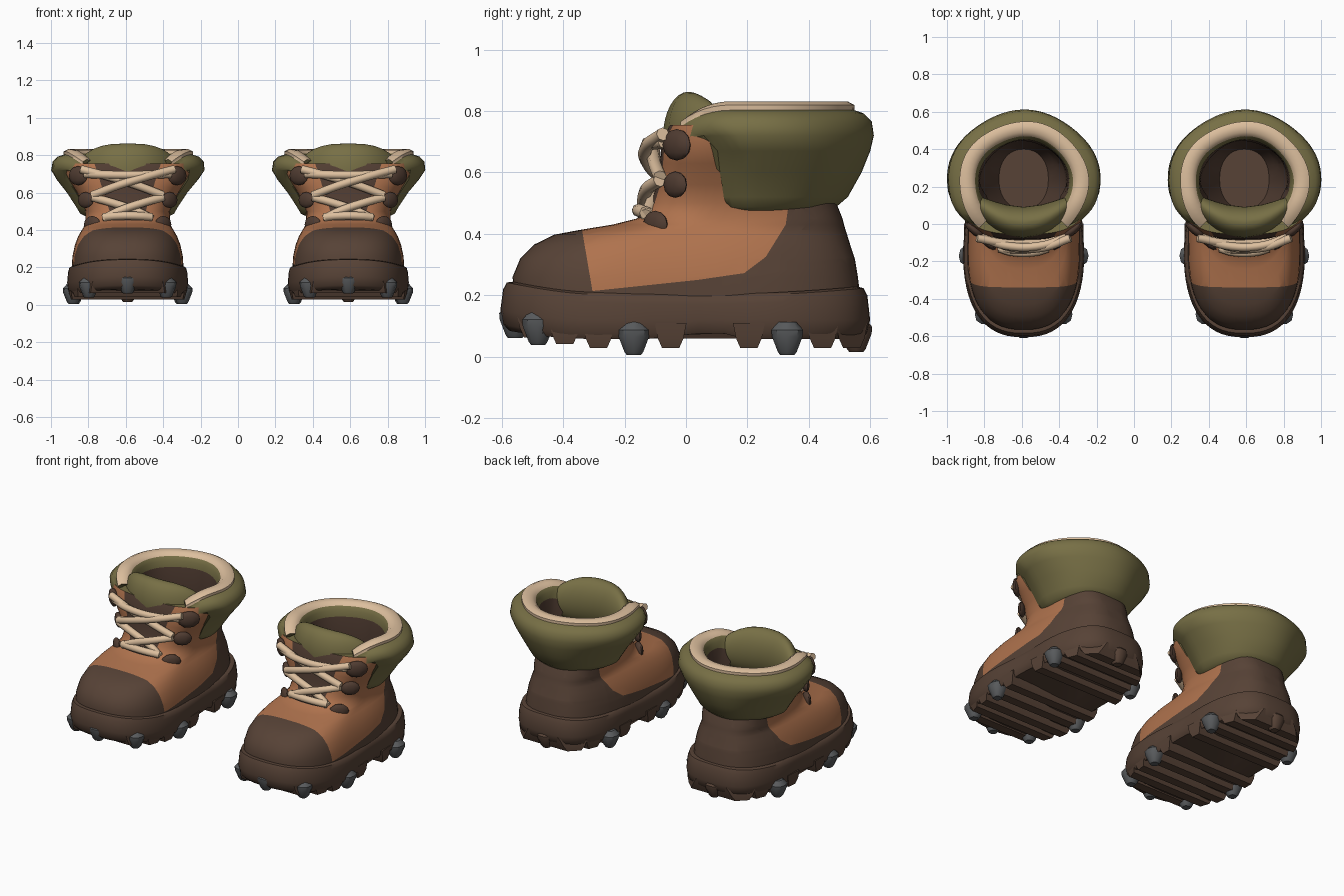
import bpy, bmesh, math
from mathutils import Vector, Matrix

if "Cube" in bpy.data.objects:
    bpy.data.objects.remove(bpy.data.objects["Cube"])

COLOURS = {"brown_leather": (.095, .055, .037), "orange_leather": (.43, .17, .075),
           "olive_padding": (.185, .16, .06), "cream_trim": (.72, .52, .34),
           "dark_brown": (.08, .045, .031), "grey_metal": (.10, .105, .11)}
MATS = []
for name, c in COLOURS.items():
    m = bpy.data.materials.new(name)
    m.diffuse_color = (*c, 1)
    m.use_nodes = True
    m.node_tree.nodes["Principled BSDF"].inputs["Base Color"].default_value = m.diffuse_color
    MATS.append(m)
BROWN, ORANGE, OLIVE, CREAM, DARK, GREY = range(6)
SPACING = 0.59


def place(obj_name, data):
    # one copy of the part for each boot
    for side, x in (("right", SPACING), ("left", -SPACING)):
        ob = bpy.data.objects.new(f"{side}_{obj_name}", data)
        ob.location.x = x
        bpy.context.collection.objects.link(ob)


def finish(bm, name, angle=40):
    bmesh.ops.recalc_face_normals(bm, faces=bm.faces)
    me = bpy.data.meshes.new(name)
    bm.to_mesh(me)
    bm.free()
    for m in MATS:
        me.materials.append(m)
    me.shade_smooth()
    me.set_sharp_from_angle(angle=math.radians(angle))
    place(name, me)


def ring(z, hw, front, back, mid, n=2.5, nb=2.9, seg=56):
    # egg-shaped horizontal section, widest at y = mid; n and nb square off front and back
    pts = []
    for i in range(seg):
        t = 2 * math.pi * i / seg
        c, s = math.cos(t), math.sin(t)
        ext, e = (back - mid, nb) if s > 0 else (mid - front, n)
        pts.append(Vector((hw * math.copysign(abs(c) ** (2 / e), c),
                           mid + ext * math.copysign(abs(s) ** (2 / e), s), z)))
    return pts


def loft(bm, rings, mats):
    vs = [[bm.verts.new(p) for p in r] for r in rings]
    n = len(vs[0])
    for k in range(len(vs) - 1):
        for i in range(n):
            j = (i + 1) % n
            bm.faces.new((vs[k][i], vs[k][j], vs[k + 1][j], vs[k + 1][i])).material_index = mats[k]
    return vs


# leather upper: outside wall, then the inside wall down to the insole
bm = bmesh.new()
UPPER = [(.18, .300, -.56, .57, -.15), (.26, .295, -.565, .56, -.15), (.32, .282, -.54, .55, -.14),
         (.365, .265, -.495, .535, -.10), (.397, .247, -.43, .525, -.05), (.412, .237, -.35, .52, 0),
         (.43, .230, -.24, .515, .08), (.45, .226, -.16, .51, .12), (.50, .225, -.115, .49, .14),
         (.56, .25, -.095, .48, .14, 2.7, 2.4), (.63, .29, -.085, .47, .13, 2.8, 2.3),
         (.70, .332, -.08, .49, .13, 2.8, 2.3), (.755, .328, -.055, .50, .14, 2.8, 2.3),
         (.75, .27, 0, .46, .2, 2.4, 2.4), (.6, .245, .05, .45, .22, 2.2, 2.2),
         (.42, .2, .07, .42, .24, 2.2, 2.2), (.3, .132, .08, .40, .24, 2.2, 2.2)]
vs = loft(bm, [ring(*u) for u in UPPER], [ORANGE] * 12 + [OLIVE] + [DARK] * 3)
bm.faces.new(vs[-1]).material_index = BROWN
bm.faces.new(vs[0]).material_index = BROWN

# panel seams: planes (point, normal) with leather caps on the positive side
seams = []
HEEL = [(.335, .50), (.325, .43), (.26, .325), (.19, .272), (.04, .25), (-.32, .212)]
for (y0, z0), (y1, z1) in zip(HEEL, HEEL[1:]):
    seams.append((Vector((0, y0, z0)), Vector((0, z0 - z1, y1 - y0))))
toe = (Vector((0, -.34, .42)), Vector((0, -1, -.17)))
slant = [(Vector((s * .08, 0, .45)), Vector((s, 0, -.32))) for s in (1, -1)]
for co, no in seams + [toe] + slant:
    bmesh.ops.bisect_plane(bm, geom=bm.verts[:] + bm.edges[:] + bm.faces[:], plane_co=co, plane_no=no)
for f in bm.faces:
    if f.material_index != ORANGE:
        continue
    c = f.calc_center_median()
    out = lambda s: (c - s[0]).dot(s[1]) > 0
    if (c.z < .5 and any(out(s) for s in seams)) or (c.z < .45 and out(toe)) or c.z < .2:
        f.material_index = BROWN
    elif c.z > .5 and c.y > .2:
        f.material_index = OLIVE
    elif c.z > .45 and c.y < .05 and not any(out(s) for s in slant):
        f.material_index = DARK
finish(bm, "leather_upper", 50)


# sole body with raised toe and a gently waved top edge
def sole_ring(z, k):
    pts = ring(z, .325 * k, -.605 * k, .6 * k, -.12, 2.5, 3.1, 64)
    for p in pts:
        p.x *= 1 - .05 * math.exp(-((p.y - .1) / .15) ** 2)
        spring = max(0, -p.y - .35) / .25
        p.z += (.03 if z < .15 else .02) * spring ** 1.5
        if z > .15:
            p.z += .03 * (p.y / .6) ** 2 - .01
        elif z < .1:
            p.z += .02 * math.exp(-((p.y - .08) / .07) ** 4)
    return pts


bm = bmesh.new()
SOLE = [(.058, .95), (.075, .985), (.12, 1), (.18, .985), (.205, .965), (.212, .93), (.205, .86)]
vs = loft(bm, [sole_ring(*s) for s in SOLE], [BROWN] * 6)
bm.faces.new(vs[0])
bm.faces.new(vs[-1])
finish(bm, "sole", 45)


def outline_half_width(y):
    e, n = (.485, 2.5) if y < -.12 else (.72, 3.1)
    return .325 * max(0, 1 - (abs(y + .12) / e) ** n) ** (1 / n)


# transverse tread bars following the outline, with an arch in front of the heel
bm = bmesh.new()
for y in (-.50, -.395, -.285, -.17, -.05, .205, .33, .445, .54):
    lift = .045 * (max(0, -y - .33) / .22)
    rows = []
    for z, h, inset in ((.11, .052, 0), (.06, .042, .003), (.028, .028, .012)):
        row = []
        for sx, sy in ((-1, -1), (1, -1), (1, 1), (-1, 1)):
            yy = y + sy * h
            row.append(Vector((sx * (outline_half_width(yy) * .985 - inset), yy, z + lift)))
        rows.append(row)
    r = loft(bm, rows, [BROWN] * 2)
    bm.faces.new(r[0])
    bm.faces.new(r[-1])
finish(bm, "tread_bars", 30)

# studs around the edge of the sole: grey metal ones and a leather-brown heel lug
bm = bmesh.new()
STUDS = [(0, -.557, .06, GREY), (.207, -.482, .038, GREY), (-.207, -.482, .038, GREY), (.293, -.17, .005, GREY),
         (-.293, -.17, .005, GREY), (.285, .33, .005, GREY), (-.285, .33, .005, GREY), (0, .555, .015, BROWN)]
for x, y, z, mat in STUDS:
    rows = [ring(z + dz, r, y - r, y + r, y, 2.4, 2.4, 10) for dz, r in
            ((0, .024), (.01, .032), (.06, .052), (.082, .054), (.108, .03))]
    for row in rows:
        for p in row:
            p.x += x
    v = loft(bm, rows, [mat] * 4)
    for q in (v[0], v[-1]):
        bm.faces.new(q).material_index = mat
finish(bm, "studs", 40)

# padded collar: C-shaped sweep, open at the front, with a cream rim and dark lining
bm = bmesh.new()
# (half width, height, sideways squeeze)
CUFF = [(.245, .475, .92), (.285, .487, .88), (.325, .52, .83), (.37, .60, .87), (.398, .67, .95),
        (.41, .72, 1), (.404, .765, 1), (.378, .792, 1), (.345, .803, 1), (.346, .82, 1), (.322, .832, 1),
        (.285, .828, 1), (.262, .81, 1), (.25, .785, 1), (.242, .75, 1), (.235, .60, .98)]
CMAT = [OLIVE] * 8 + [CREAM] * 4 + [OLIVE] * 2 + [DARK] * 2
SEG = 48
cv = []
for i in range(SEG + 1):
    u = 2 * i / SEG - 1
    sec = []
    for j, (hw, z, sq) in enumerate(CUFF):
        gap = math.radians(70 - 27 * min(1, max(0, (z - .69) / .11)))
        a = math.pi / 2 + u * (math.pi - gap)
        k = 1 + .012 * math.sin(5 * a + 9 * z)
        if z < .8:
            k *= 1 - .08 * max(0, abs(u) - .85) / .15
        drop = .055 * (max(0, abs(u) - .75) / .25) ** 2 * (z > .74)
        sec.append(bm.verts.new((hw * k * sq * math.cos(a), .22 + hw * .945 * k * math.sin(a), z - drop)))
    cv.append(sec)
m = len(CUFF)
for i in range(SEG):
    for j in range(m):
        k = (j + 1) % m
        bm.faces.new((cv[i][j], cv[i][k], cv[i + 1][k], cv[i + 1][j])).material_index = CMAT[j]
bm.faces.new(cv[0]).material_index = OLIVE
bm.faces.new(cv[-1]).material_index = OLIVE
finish(bm, "padded_collar", 60)

# padded tongue, wrapped around the front of the ankle
bm = bmesh.new()
bmesh.ops.create_uvsphere(bm, u_segments=28, v_segments=16, radius=1)
for v in bm.verts:
    x, y, z = v.co
    x = math.copysign(abs(x) ** .7, x)
    v.co = (.275 * x, .008 + .083 * y + .12 * x * x, .715 + .148 * z - .01 * x * x)
for f in bm.faces:
    f.material_index = OLIVE
finish(bm, "tongue_pad", 60)

# flat eyelet patches on both flaps
EYES = [(.19, -.10, .43, .058), (.225, -.035, .56, .055), (.265, -.03, .69, .066)]
bm = bmesh.new()
for x, y, z, r in EYES:
    for s in (1, -1):
        mat = (Matrix.Translation((s * x, y, z)) @ Matrix.Rotation(-s * .85, 4, 'Z')
               @ Matrix.Diagonal((.38 * r, r, .78 * r, 1)))
        bmesh.ops.create_uvsphere(bm, u_segments=10, v_segments=6, radius=1, matrix=mat)
for f in bm.faces:
    f.material_index = DARK
finish(bm, "eyelets", 40)

# crossed laces
cu = bpy.data.curves.new("laces", 'CURVE')
cu.dimensions = '3D'
cu.bevel_depth = .022
cu.bevel_resolution = 2
cu.resolution_u = 6
cu.use_fill_caps = True
cu.materials.append(MATS[CREAM])
PATHS = []
for s in (1, -1):
    d = .012 * s
    PATHS += [[(s * .25, -.075, .725), (s * .1, -.115 - d, .685), (-s * .06, -.115 - d, .635), (-s * .19, -.085, .585)],
              [(s * .19, -.085, .575), (s * .08, -.115 - d, .545), (-s * .05, -.125 - d, .50), (-s * .13, -.13, .46)]]
PATHS += [[(-.23, -.07, .70), (-.1, -.115, .695), (.1, -.115, .695), (.23, -.07, .70)],
          [(-.13, -.13, .468), (-.06, -.15, .475), (.06, -.15, .475), (.13, -.13, .468)]]
for pts in PATHS:
    sp = cu.splines.new('BEZIER')
    sp.bezier_points.add(len(pts) - 1)
    for b, p in zip(sp.bezier_points, pts):
        b.co = p
        b.handle_left_type = b.handle_right_type = 'AUTO'
place("laces", cu)
